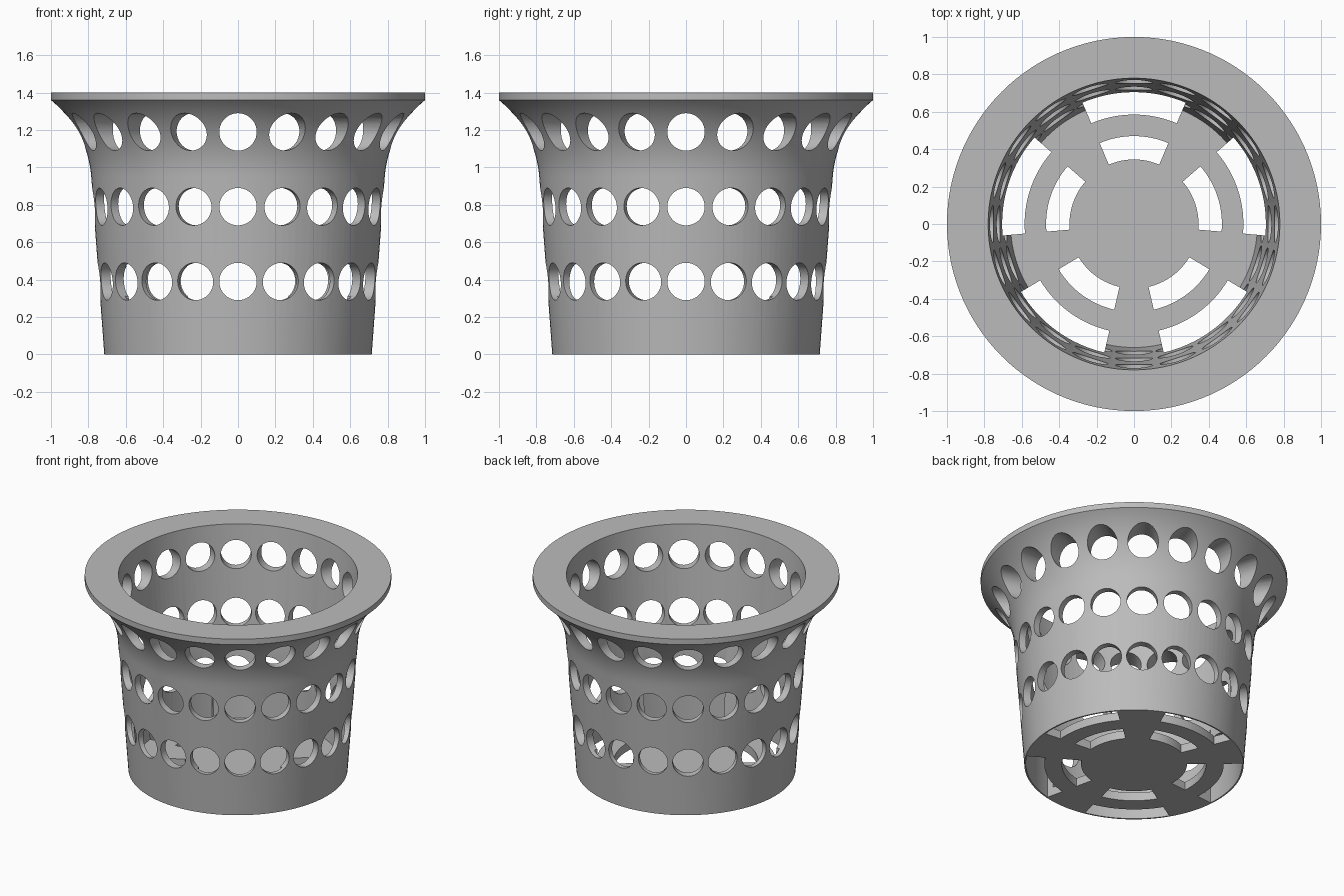
import bpy, bmesh
from math import sin, cos, radians, pi
from mathutils import Matrix, Vector

cube = bpy.data.objects.get("Cube")
if cube:
    bpy.data.objects.remove(cube)

SEGMENTS = 120
FLOOR = 0.06

grey = bpy.data.materials.new("plain grey")
grey.use_nodes = True
colour = (0.5, 0.5, 0.5, 1)
grey.diffuse_color = colour
grey.node_tree.nodes["Principled BSDF"].inputs["Base Color"].default_value = colour


def make_object(name, bm):
    bmesh.ops.recalc_face_normals(bm, faces=bm.faces)
    mesh = bpy.data.meshes.new(name)
    bm.to_mesh(mesh)
    bm.free()
    mesh.materials.append(grey)
    obj = bpy.data.objects.new(name, mesh)
    bpy.context.collection.objects.link(obj)
    return obj


def lathe(name, profile):
    bm = bmesh.new()
    verts = [bm.verts.new((r, 0, z)) for r, z in profile]
    edges = [bm.edges.new(pair) for pair in zip(verts, verts[1:])]
    bmesh.ops.spin(bm, geom=verts + edges, cent=(0, 0, 0), axis=(0, 0, 1),
                   angle=2 * pi, steps=SEGMENTS, use_duplicate=False)
    bmesh.ops.remove_doubles(bm, verts=bm.verts, dist=0.0005)
    return make_object(name, bm)


def add_sector(bm, inner, outer, middle, half_angle, bottom, top):
    """Add a ring sector prism, angles in degrees."""
    steps = 16
    angles = [radians(middle - half_angle + 2 * half_angle * i / steps)
              for i in range(steps + 1)]
    outline = [(inner, a) for a in angles] + [(outer, a) for a in reversed(angles)]
    face = bm.faces.new([bm.verts.new((r * cos(a), r * sin(a), bottom))
                         for r, a in outline])
    moved = bmesh.ops.extrude_face_region(bm, geom=[face])["geom"]
    bmesh.ops.translate(bm, vec=(0, 0, top - bottom),
                        verts=[v for v in moved if isinstance(v, bmesh.types.BMVert)])


def cut(target, cutter):
    cutter.hide_render = True
    mod = target.modifiers.new("cut", 'BOOLEAN')
    mod.operation = 'DIFFERENCE'
    mod.solver = 'EXACT'
    mod.object = cutter
    bpy.context.view_layer.objects.active = target
    bpy.ops.object.modifier_apply(modifier=mod.name)
    bpy.data.objects.remove(cutter)


# Basket body: tapered wall, arc flare, flat rim and floor
flare = [(1.366 - 0.583 * cos(radians(a)), 0.906 + 0.583 * sin(radians(a)))
         for a in range(4, 50, 3)]
profile = [(0, 0), (0.715, 0), *flare, (1, 1.36), (1, 1.4),
           (0.78, 1.4), (0.66, FLOOR), (0, FLOOR)]
basket = lathe("basket", profile)

# Three rows of round holes through the wall
bm = bmesh.new()
for z in (0.39, 0.79, 1.19):
    for i in range(20):
        place = (Matrix.Rotation(i * pi / 10, 4, 'Z')
                 @ Matrix.Translation(Vector((0.85, 0, z)))
                 @ Matrix.Rotation(pi / 2, 4, 'Y'))
        bmesh.ops.create_cone(bm, cap_ends=True, segments=40, radius1=0.1,
                              radius2=0.1, depth=0.41, matrix=place)
cut(basket, make_object("hole_cutter", bm))

# Two rings of curved floor slots; the outer ones also thin the wall
bm = bmesh.new()
for i in range(5):
    middle = 90 + 72 * i
    add_sector(bm, 0.345, 0.47, middle, 23, -0.1, 0.2)
    add_sector(bm, 0.585, 0.705, middle, 23, -0.1, 0.9)
cut(basket, make_object("slot_cutter", bm))

# Smooth curved walls with crisp cut edges
bpy.ops.object.select_all(action='DESELECT')
basket.select_set(True)
bpy.context.view_layer.objects.active = basket
bpy.ops.object.shade_smooth_by_angle(angle=radians(30))
